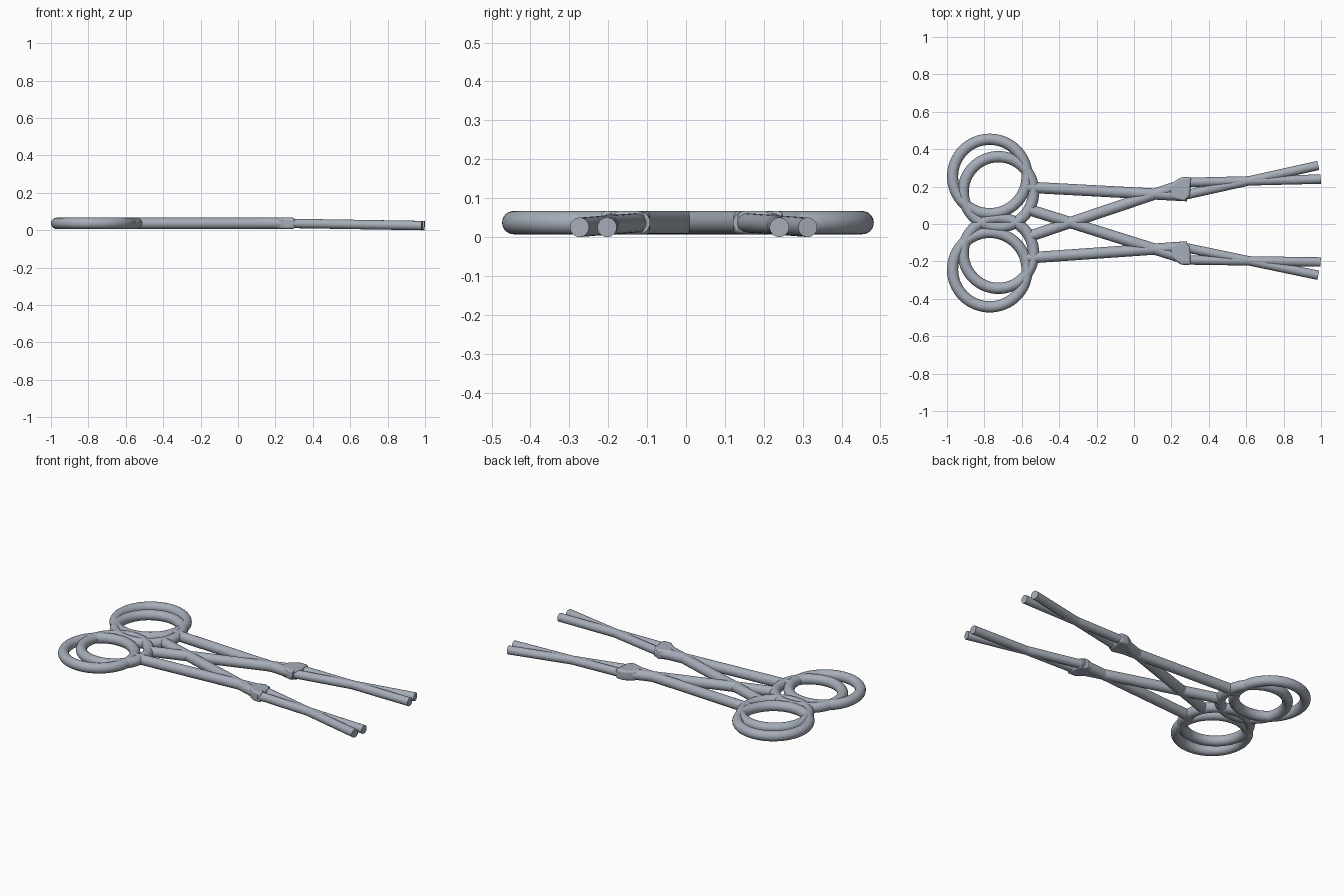
import bpy, bmesh, math
from mathutils import Vector

cube = bpy.data.objects.get("Cube")
if cube:
    bpy.data.objects.remove(cube, do_unlink=True)

steel = bpy.data.materials.new("brushed steel")
steel.use_nodes = True
colour = (0.38, 0.42, 0.48, 1)
steel.diffuse_color = colour
steel.node_tree.nodes["Principled BSDF"].inputs["Base Color"].default_value = colour

Z = 0.037       # centre height of handles and shanks
TIP_Z = 0.025   # centre height of the jaw ends


def finish(obj, name):
    obj.name = name
    obj.data.materials.append(steel)
    bpy.ops.object.select_all(action='DESELECT')
    obj.select_set(True)
    bpy.context.view_layer.objects.active = obj
    bpy.ops.object.shade_smooth_by_angle(angle=math.radians(35))


def rod(name, a, b, radius):
    a, b = Vector(a), Vector(b)
    d = b - a
    bpy.ops.mesh.primitive_cylinder_add(vertices=32, radius=radius, depth=d.length,
                                        location=(a + b) / 2)
    obj = bpy.context.object
    obj.rotation_euler = d.to_track_quat('Z', 'Y').to_euler()
    finish(obj, name)


def ring(name, x, y, outer):
    bpy.ops.mesh.primitive_torus_add(major_segments=64, minor_segments=24,
                                     major_radius=outer - 0.03, minor_radius=0.03,
                                     location=(x, y, Z))
    finish(bpy.context.object, name)


def hinge(name, outline):
    # Hinge block: extruded outline with softened edges
    bm = bmesh.new()
    face = bm.faces.new([bm.verts.new((x, y, Z - 0.03)) for x, y in outline])
    top = bmesh.ops.extrude_face_region(bm, geom=[face])
    verts = [v for v in top["geom"] if isinstance(v, bmesh.types.BMVert)]
    bmesh.ops.translate(bm, verts=verts, vec=(0, 0, 0.06))
    bmesh.ops.recalc_face_normals(bm, faces=bm.faces)
    mesh = bpy.data.meshes.new(name)
    bm.to_mesh(mesh)
    bm.free()
    obj = bpy.data.objects.new(name, mesh)
    bpy.context.collection.objects.link(obj)
    bevel = obj.modifiers.new("soft edges", 'BEVEL')
    bevel.width = 0.012
    bevel.segments = 3
    finish(obj, name)


# Finger rings: (name, x, y, outer radius)
for spec in [("back_outer_ring", -0.771, 0.254, 0.229),
             ("back_inner_ring", -0.725, 0.172, 0.218),
             ("front_outer_ring", -0.771, -0.244, 0.229),
             ("front_inner_ring", -0.725, -0.156, 0.218)]:
    ring(*spec)

# Each lever: shank from its ring to the hinge, then a thinner jaw
levers = [
    ("back_straight", (-0.575, 0.197), (0.285, 0.151), (0.985, 0.313)),
    ("back_crossing", (-0.565, -0.068), (0.295, 0.222), (0.998, 0.240)),
    ("front_straight", (-0.575, -0.182), (0.285, -0.122), (0.985, -0.274)),
    ("front_crossing", (-0.565, 0.078), (0.295, -0.192), (0.998, -0.203)),
]
for name, start, pivot, tip in levers:
    rod(name + "_shank", (*start, Z), (*pivot, Z), 0.03)
    rod(name + "_jaw", (pivot[0] - 0.03, pivot[1], Z), (*tip, TIP_Z), 0.025)

hinge("back_hinge", [(0.19, 0.14), (0.27, 0.12), (0.30, 0.15),
                     (0.305, 0.25), (0.25, 0.25), (0.19, 0.21)])
hinge("front_hinge", [(0.20, -0.18), (0.25, -0.218), (0.305, -0.218),
                      (0.30, -0.12), (0.26, -0.09), (0.19, -0.12)])
